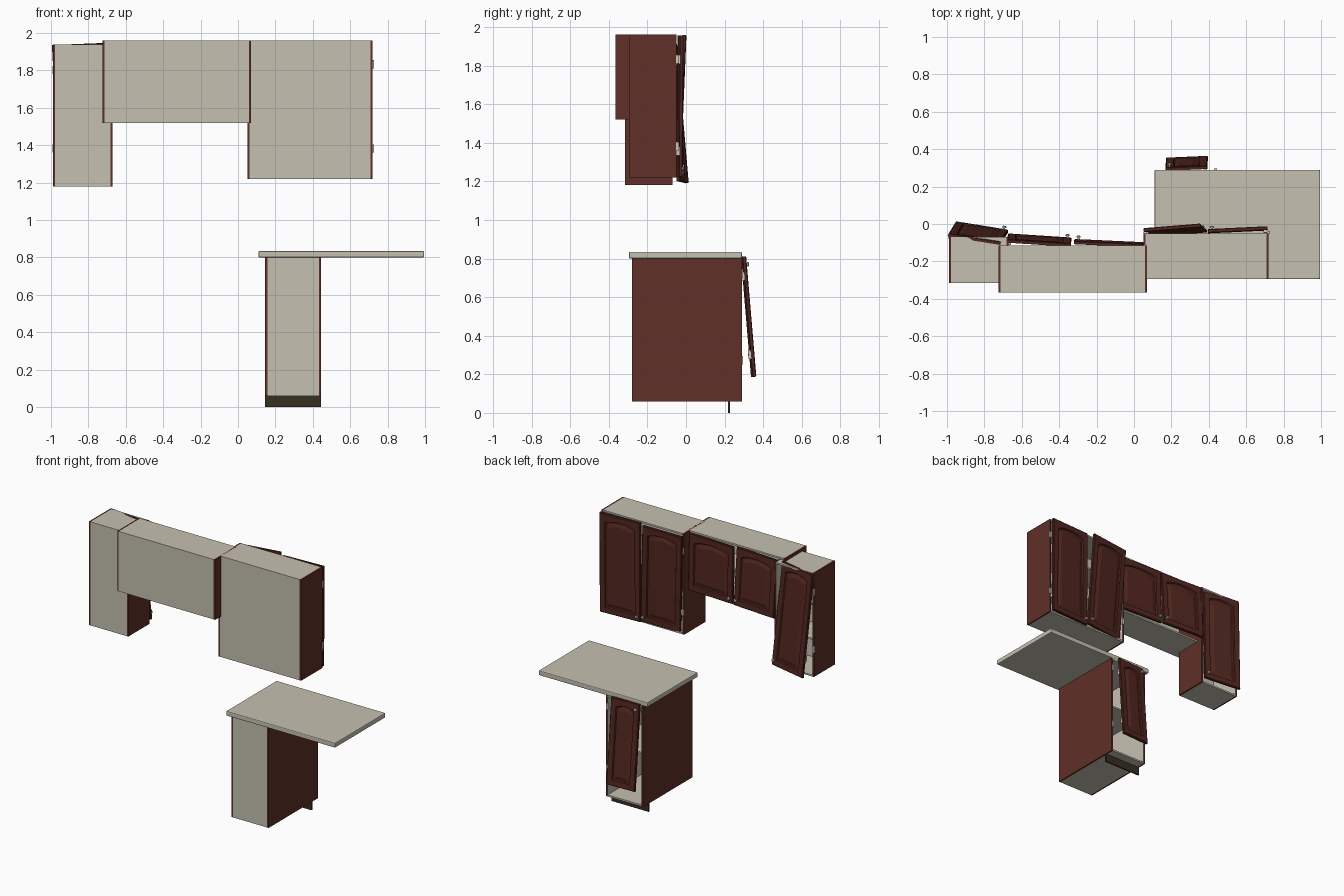
import bpy, bmesh, math
from mathutils import Vector, Matrix

if "Cube" in bpy.data.objects:
    bpy.data.objects.remove(bpy.data.objects["Cube"])


def material(name, rgb):
    m = bpy.data.materials.new(name)
    m.diffuse_color = (*rgb, 1)
    m.use_nodes = True
    m.node_tree.nodes["Principled BSDF"].inputs["Base Color"].default_value = m.diffuse_color
    return m


BEIGE = material("beige laminate", (0.56, 0.53, 0.44))
RED = material("red wood", (0.115, 0.030, 0.020))
DOOR = material("dark red wood", (0.085, 0.020, 0.014))
DARK = material("dark kick board", (0.035, 0.029, 0.015))
METAL = material("pale metal", (0.60, 0.59, 0.53))


def finish(name, bm, mats):
    bmesh.ops.recalc_face_normals(bm, faces=bm.faces)
    me = bpy.data.meshes.new(name)
    bm.to_mesh(me)
    bm.free()
    for m in mats:
        me.materials.append(m)
    ob = bpy.data.objects.new(name, me)
    bpy.context.collection.objects.link(ob)
    return ob


def box(name, lo, hi, mat, inner=None, matrix=None):
    """Box between two corners; faces looking along x = inner turn beige."""
    bm = bmesh.new()
    bmesh.ops.create_cube(bm, size=1)
    for v in bm.verts:
        v.co = [lo[i] + (v.co[i] + 0.5) * (hi[i] - lo[i]) for i in range(3)]
    bm.normal_update()
    for f in bm.faces:
        if inner and f.normal.x * inner > 0.9:
            f.material_index = 1
    ob = finish(name, bm, [mat, BEIGE])
    if matrix:
        ob.matrix_world = matrix
    return ob


def cabinet(name, lo, hi, shelves):
    """Open-fronted cabinet: red sides, beige back, top, bottom and shelves."""
    (x0, y0, z0), (x1, y1, z1) = lo, hi
    t = 0.012
    box(name + "_left_side", lo, (x0 + t, y1, z1), RED, 1)
    box(name + "_right_side", (x1 - t, y0, z0), hi, RED, -1)
    a, b = x0 + t, x1 - t
    box(name + "_back", (a, y0, z0), (b, y0 + 0.008, z1), BEIGE)
    box(name + "_top", (a, y0 + 0.008, z1 - t), (b, y1, z1), BEIGE)
    box(name + "_bottom", (a, y0 + 0.008, z0), (b, y1, z0 + t), BEIGE)
    for i in range(shelves):
        z = z0 + (z1 - z0) * (i + 1) / (shelves + 1)
        box(f"{name}_shelf_{i + 1}", (a, y0 + 0.008, z), (b, y1 - 0.03, z + t), BEIGE)


def door(name, bl, br, tl, knob_right, knob_top, hinges=(0.15, 0.8)):
    """Raised-panel door with an arched panel, placed by three back corners."""
    bl, br, tl = Vector(bl), Vector(br), Vector(tl)
    w, h, t, k = (br - bl).length, (tl - bl).length, 0.018, 10
    u, v = (br - bl).normalized(), (tl - bl).normalized()
    n = v.cross(u).normalized()
    mw = Matrix.Translation(bl) @ Matrix((u, n, v)).transposed().to_4x4()

    # rings: margin from the rim, arch rise, depth
    rings = [(0, 0, 0), (0, 0, t - 0.004), (0.004, 0, t), (0.042, 0.022, t),
             (0.047, 0.022, t - 0.008), (0.055, 0.022, t - 0.008), (0.075, 0.022, t - 0.001)]
    bm = bmesh.new()
    loops = []
    for m, rise, d in rings:
        pts = [(m, m), (w - m, m)]
        for i in range(k + 1):
            s = 1 - 2 * i / k
            pts.append((w / 2 + s * (w / 2 - m), h - m - rise * s * s))
        loops.append([bm.verts.new((x, d, z)) for x, z in pts])
    for a, b in zip(loops, loops[1:]):
        for i in range(len(a)):
            j = (i + 1) % len(a)
            bm.faces.new((a[i], a[j], b[j], b[i]))
    bm.faces.new(loops[0])
    bm.faces.new(loops[-1])
    finish(name, bm, [DOOR]).matrix_world = mw

    # round knob on a short stem
    bm = bmesh.new()
    kx = w - 0.022 if knob_right else 0.022
    kz = h - 0.04 if knob_top else 0.04
    turn = Matrix.Rotation(math.pi / 2, 4, 'X')
    for r1, r2, d0, d1 in ((0.005, 0.005, t, t + 0.012), (0.012, 0.012, t + 0.01, t + 0.016),
                           (0.007, 0.012, t + 0.016, t + 0.02)):
        bmesh.ops.create_cone(bm, cap_ends=True, segments=14, radius1=r1, radius2=r2, depth=d1 - d0,
                              matrix=Matrix.Translation((kx, (d0 + d1) / 2, kz)) @ turn)
    finish(name + "_knob", bm, [METAL]).matrix_world = mw

    # hinge blocks behind the edge opposite the knob
    hx = 0.002 if knob_right else w - 0.022
    for i, f in enumerate(hinges):
        box(f"{name}_hinge_{i + 1}", (hx, -0.014, f * h), (hx + 0.02, 0.001, f * h + 0.045),
            METAL, matrix=mw)


# wall cabinets
cabinet("tall_wall_cabinet", (-0.99, -0.315, 1.18), (-0.67, -0.07, 1.94), 2)
cabinet("short_wall_cabinet", (-0.725, -0.365, 1.52), (0.07, -0.115, 1.96), 1)
cabinet("wide_wall_cabinet", (0.05, -0.295, 1.22), (0.72, -0.05, 1.96), 2)

# base cabinet, kick board and worktop
cabinet("base_cabinet", (0.145, -0.28, 0.06), (0.445, 0.29, 0.80), 1)
box("kick_board", (0.145, 0.217, 0), (0.445, 0.227, 0.06), DARK)
top = box("worktop", (0.11, -0.295, 0.80), (0.995, 0.29, 0.835), BEIGE)
bev = top.modifiers.new("soft_edges", 'BEVEL')
bev.width, bev.segments = 0.006, 2

# crooked doors
door("tall_door", (-0.955, -0.003, 1.19), (-0.675, -0.048, 1.205), (-0.985, -0.068, 1.935), True, False)
door("short_door_left", (-0.675, -0.068, 1.53), (-0.335, -0.09, 1.53), (-0.68, -0.10, 1.945), True, False)
door("short_door_right", (-0.32, -0.098, 1.53), (0.05, -0.115, 1.53), (-0.32, -0.108, 1.945), False, False)
door("wide_door_left", (0.085, -0.07, 1.225), (0.39, -0.045, 1.24), (0.055, -0.04, 1.945), True, False)
door("wide_door_right", (0.395, -0.05, 1.225), (0.715, -0.035, 1.225), (0.395, -0.045, 1.955), False, False)
door("base_door", (0.172, 0.337, 0.185), (0.395, 0.347, 0.185), (0.163, 0.284, 0.808), False, True)

# hinge plates left on the cabinet sides
for name, x, y, zs in (("tall", -0.985, -0.072, (1.36, 1.78)), ("wide_left", 0.06, -0.05, (1.36, 1.81)),
                       ("wide_right", 0.718, -0.045, (1.36, 1.81)), ("base", 0.436, 0.288, (0.25, 0.70))):
    for i, z in enumerate(zs):
        box(f"{name}_hinge_plate_{i + 1}", (x - 0.008, y - 0.008, z), (x + 0.008, y + 0.008, z + 0.045), METAL)
